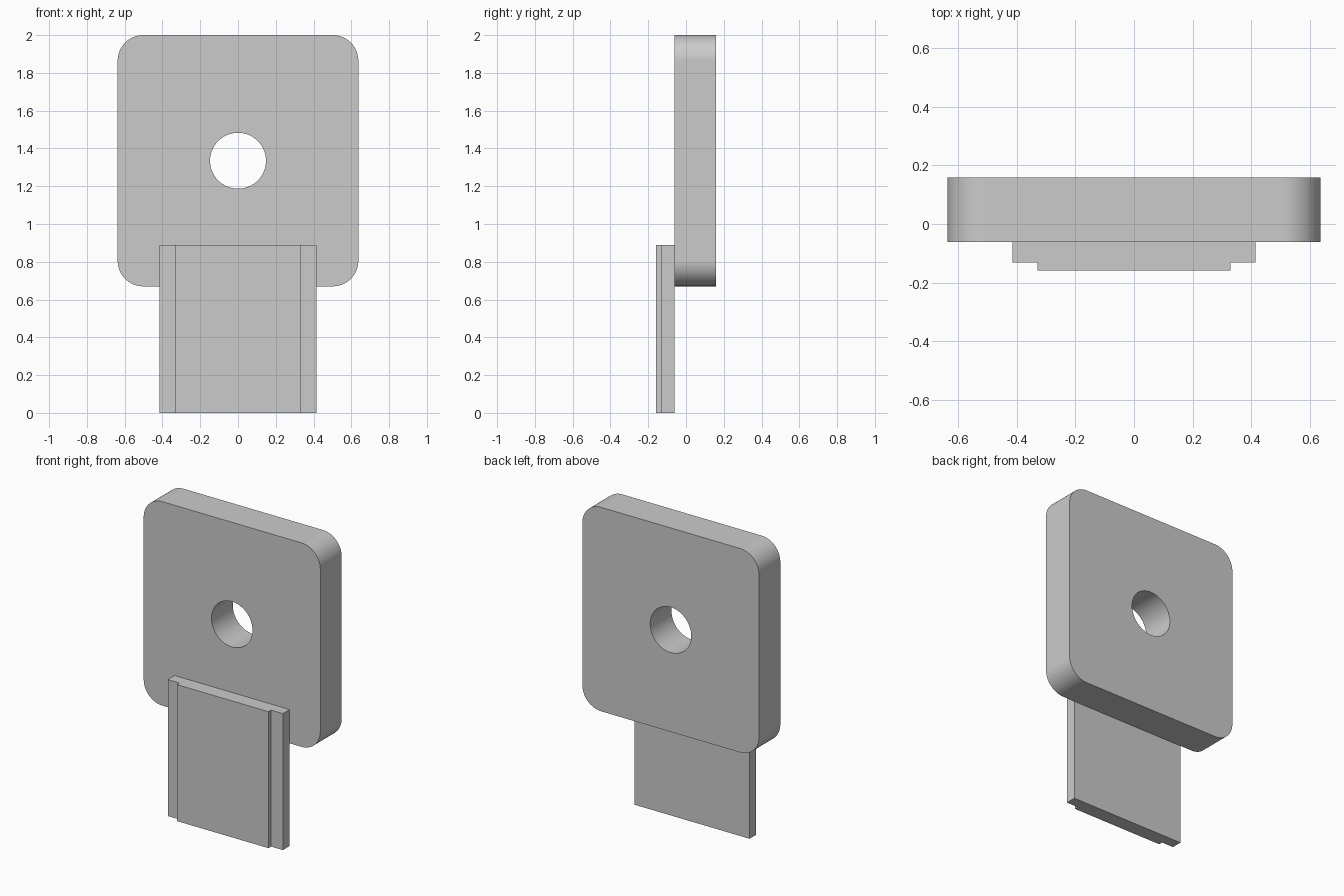
import bpy, bmesh
from math import sin, cos, pi
from mathutils import Vector

if "Cube" in bpy.data.objects:
    bpy.data.objects.remove(bpy.data.objects["Cube"])


def prism(name, loops, depth, smooth=False):
    """Fill closed 3D loops (outer first, then holes) and extrude along depth."""
    bm = bmesh.new()
    edges = []
    for loop in loops:
        vs = [bm.verts.new(p) for p in loop]
        edges += [bm.edges.new((a, b)) for a, b in zip(vs, vs[1:] + vs[:1])]
    bmesh.ops.triangle_fill(bm, use_beauty=True, use_dissolve=False, edges=edges)
    ext = bmesh.ops.extrude_face_region(bm, geom=bm.faces[:], use_keep_orig=True)
    moved = [g for g in ext["geom"] if isinstance(g, bmesh.types.BMVert)]
    bmesh.ops.translate(bm, verts=moved, vec=Vector(depth))
    bmesh.ops.recalc_face_normals(bm, faces=bm.faces[:])
    mesh = bpy.data.meshes.new(name)
    bm.to_mesh(mesh)
    bm.free()
    obj = bpy.data.objects.new(name, mesh)
    bpy.context.collection.objects.link(obj)
    if smooth:
        bpy.ops.object.select_all(action='DESELECT')
        obj.select_set(True)
        bpy.context.view_layer.objects.active = obj
        bpy.ops.object.shade_smooth_by_angle(angle=pi / 6)
        mod = obj.modifiers.new("flat_sides", 'WEIGHTED_NORMAL')
        mod.keep_sharp = True
    return obj


def arc(cx, cz, r, start, sweep, n, y):
    return [(cx + r * cos(start + sweep * i / n), y, cz + r * sin(start + sweep * i / n))
            for i in range(n + 1)]


# Rounded plate with a round through-hole
front, back = -0.062, 0.158
half_w, half_h, mid_z, corner = 0.637, 0.665, 1.335, 0.135
outline = []
for k, (sx, sz) in enumerate([(1, 1), (-1, 1), (-1, -1), (1, -1)]):
    outline += arc(sx * (half_w - corner), mid_z + sz * (half_h - corner),
                   corner, k * pi / 2, pi / 2, 16, front)
hole = arc(0, mid_z, 0.148, 0, 2 * pi, 64, front)[:-1]
prism("rounded_plate", [outline, hole], (0, back - front, 0), smooth=True)

# Stepped tongue, half profile mirrored across x = 0
half = [(0.33, -0.158), (0.33, -0.131), (0.415, -0.131), (0.415, front)]
profile = half + [(-x, y) for x, y in reversed(half)]
prism("stepped_tongue", [[(x, y, 0) for x, y in profile]], (0, 0, 0.89))
